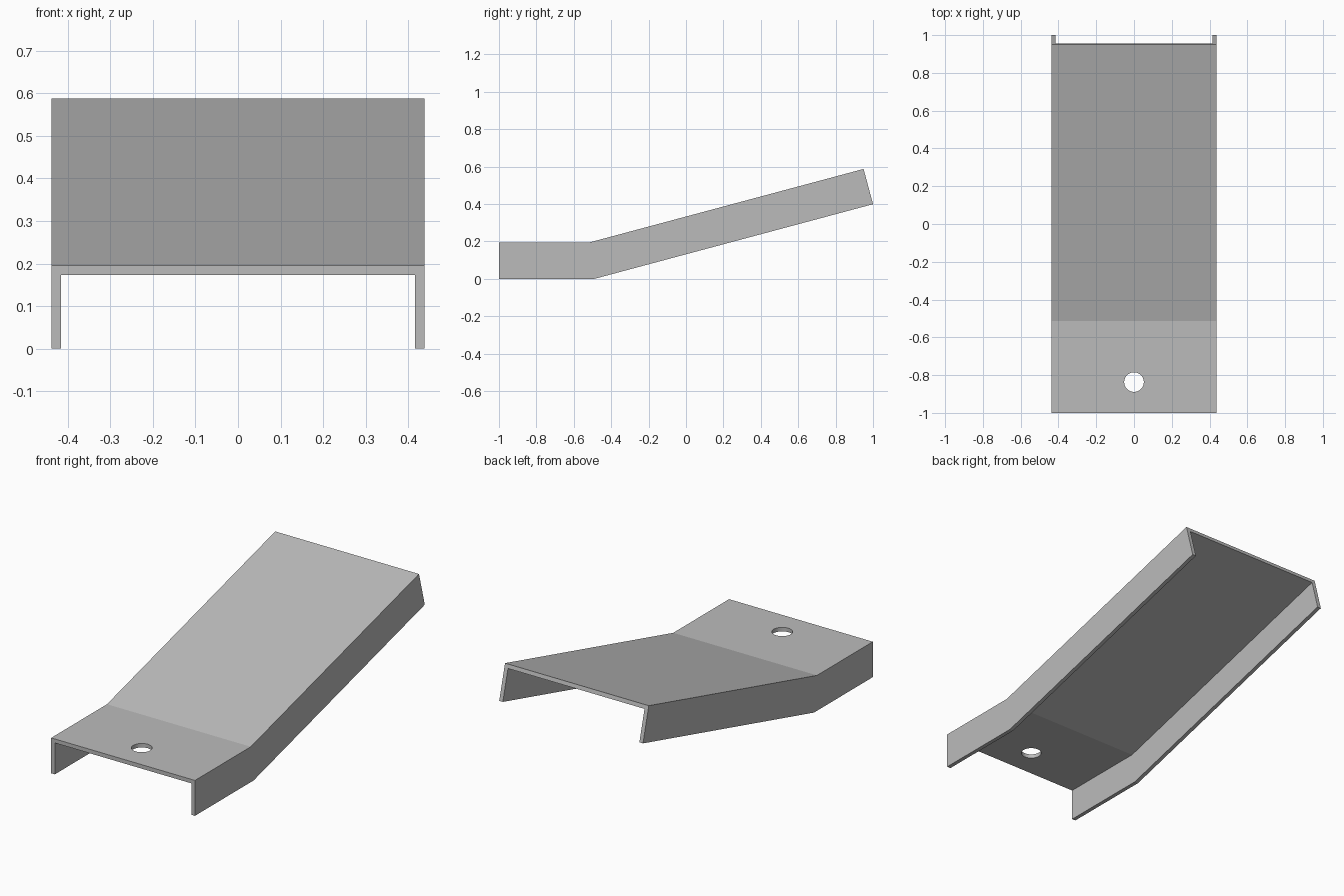
import bpy, bmesh
from math import radians, sin, cos, tan
from mathutils import Vector

default = bpy.data.objects.get("Cube")
if default:
    bpy.data.objects.remove(default)

HALF_WIDTH, HEIGHT, THICK = 0.438, 0.195, 0.022
TILT = radians(15)
BEND_Y = -0.489          # bend line along the lower edge of the side walls
HOLE_Y, HOLE_R = -0.837, 0.052

grey = bpy.data.materials.new("plain grey")
grey.use_nodes = True
colour = (0.5, 0.5, 0.5, 1)
grey.diffuse_color = colour
grey.node_tree.nodes["Principled BSDF"].inputs["Base Color"].default_value = colour

# Downward-open channel section, as x and height above the wall's lower edge
inner, under = HALF_WIDTH - THICK, HEIGHT - THICK
half = [(inner, under), (inner, 0), (HALF_WIDTH, 0), (HALF_WIDTH, HEIGHT)]
section = half + [(-x, h) for x, h in reversed(half)]

# Stations: lower-edge point and the direction in which height is measured
# (the middle one is a mitre, so its height leans back by half the tilt)
stations = [
    (Vector((0, -1, 0)), Vector((0, 0, 1))),
    (Vector((0, BEND_Y, 0)), Vector((0, -tan(TILT / 2), 1))),
    (Vector((0, 1, (1 - BEND_Y) * tan(TILT))), Vector((0, -sin(TILT), cos(TILT)))),
]

# Bent channel: sweep the section through the stations and cap the ends
bm = bmesh.new()
rings = [[bm.verts.new(base + up * h + Vector((x, 0, 0))) for x, h in section]
         for base, up in stations]
count = len(section)
for a, b in zip(rings, rings[1:]):
    for i in range(count):
        j = (i + 1) % count
        bm.faces.new((a[i], a[j], b[j], b[i]))
for ring in (rings[0], rings[-1]):
    bm.faces.new(ring)
bmesh.ops.recalc_face_normals(bm, faces=bm.faces)
mesh = bpy.data.meshes.new("bent_channel")
bm.to_mesh(mesh)
bm.free()
mesh.materials.append(grey)
channel = bpy.data.objects.new("bent_channel", mesh)
bpy.context.collection.objects.link(channel)

# Round hole through the flat end of the top plate
bpy.ops.mesh.primitive_cylinder_add(vertices=48, radius=HOLE_R, depth=0.1,
                                    location=(0, HOLE_Y, HEIGHT - THICK / 2))
cutter = bpy.context.object
cutter.name = "hole_cutter"
cutter.data.materials.append(grey)
cut = channel.modifiers.new("hole", 'BOOLEAN')
cut.operation, cut.solver, cut.object = 'DIFFERENCE', 'EXACT', cutter

# Apply the cut and remove the cutter
bpy.ops.object.select_all(action='DESELECT')
channel.select_set(True)
bpy.context.view_layer.objects.active = channel
bpy.ops.object.modifier_apply(modifier=cut.name)
bpy.data.objects.remove(cutter)
bpy.ops.object.shade_smooth_by_angle(angle=radians(12))
